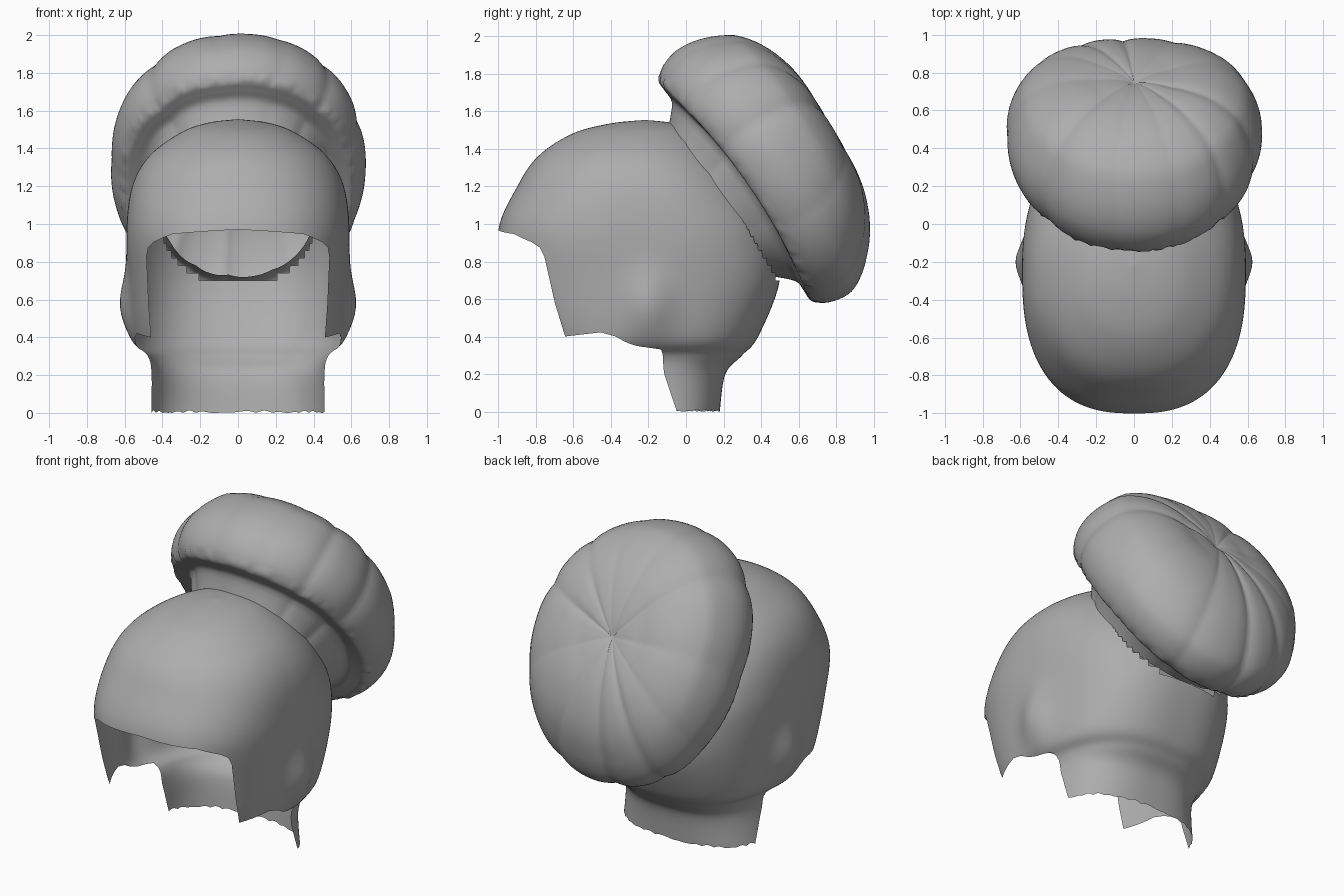
import bpy, bmesh, math, random
from mathutils import Vector

if "Cube" in bpy.data.objects:
    bpy.data.objects.remove(bpy.data.objects["Cube"])

random.seed(4)
hair = bpy.data.materials.new("hair_grey")
hair.diffuse_color = (0.42, 0.42, 0.42, 1)
hair.use_nodes = True
hair.node_tree.nodes["Principled BSDF"].inputs["Base Color"].default_value = hair.diffuse_color


def spow(v, p):
    return math.copysign(abs(v) ** p, v)


def clamp(v):
    return max(0, min(1, v))


def catmull(keys, s):
    """Smooth interpolation through key tuples; s is a fractional index."""
    i = min(int(s), len(keys) - 2)
    t = s - i
    a, b, c, d = (keys[max(0, min(len(keys) - 1, i + k))] for k in (-1, 0, 1, 2))
    return [0.5 * (2 * q + (r - p) * t + (2 * p - 5 * q + 4 * r - w) * t * t
                   + (3 * q - p - 3 * r + w) * t ** 3) for p, q, r, w in zip(a, b, c, d)]


def linear(points, x):
    for (x0, y0), (x1, y1) in zip(points, points[1:]):
        if x <= x1:
            return y0 + (y1 - y0) * (x - x0) / (x1 - x0)
    return points[-1][1]


def grid_object(name, columns, reject=None):
    """Skin a closed ring of point columns into a smooth open shell."""
    bm = bmesh.new()
    cols = [[bm.verts.new(p) for p in col] for col in columns]
    for i, a in enumerate(cols):
        b = cols[(i + 1) % len(cols)]
        for j in range(len(a) - 1):
            bm.faces.new((a[j], b[j], b[j + 1], a[j + 1]))
    bmesh.ops.remove_doubles(bm, verts=bm.verts, dist=0.0003)
    if reject:
        gone = [f for f in bm.faces if reject(f.calc_center_median())]
        bmesh.ops.delete(bm, geom=gone, context='FACES')
    bmesh.ops.recalc_face_normals(bm, faces=bm.faces)
    me = bpy.data.meshes.new(name)
    bm.to_mesh(me)
    bm.free()
    me.materials.append(hair)
    for p in me.polygons:
        p.use_smooth = True
    ob = bpy.data.objects.new(name, me)
    bpy.context.collection.objects.link(ob)
    return ob


# Hair cap: horizontal sections (z, front y, back y, half width)
sections = [(0.0, -.55, .18, .475), (.2, -.70, .21, .465), (.3, -.78, .30, .475),
            (.4, -.86, .385, .545), (.7, -.97, .50, .575), (.97, -1.0, .47, .59),
            (1.2, -.90, .34, .56), (1.36, -.79, .21, .47), (1.48, -.61, .08, .31),
            (1.535, -.41, -.05, .165), (1.555, -.22, -.22, 0)]
TOP = len(sections) - 1
level = [(k[0], i) for i, k in enumerate(sections)]
# Lower hairline: angle from the front -> height
hairline = [(0, .97), (31, .945), (45, .90), (50, .87), (52, .82), (53, .58), (54, .40),
            (75, .43), (90, .36), (97, .34), (102, .2), (107, .01), (180, .01)]


def cap_point(angle, s):
    z, front, back, w = catmull(sections, s)
    mid, half = (front + back) / 2, (back - front) / 2
    p = .8 + .15 * clamp((z - .95) / .5)
    x = w * spow(math.sin(angle), p)
    y = mid - half * spow(math.cos(angle), p)
    # bulge over the ears
    bump = .06 * math.exp(-((y + .2) / .13) ** 2 - ((z - .56) / .18) ** 2)
    return Vector((x + math.copysign(bump, x) * (abs(x) > .3), y, max(z, 0)))


columns = []
N, ROWS = 360, 70
for i in range(N):
    a = 2 * math.pi * i / N
    deg = math.degrees(a)
    z0 = linear(hairline, min(deg, 360 - deg))
    if z0 < .02:
        z0 = .02 * abs(math.sin(i * .31)) * abs(math.sin(i * .083))   # ragged nape
    s0 = linear(level, z0)
    columns.append([cap_point(a, max(s0, TOP * j / ROWS)) for j in range(ROWS + 1)])

# the cap is open where the bun sits
grid_object("hair_cap", columns,
            lambda c: .82 * c.y + .57 * c.z > .80 + .06 * (c.z - .67) / .8)

# Bun: tilted lobed cushion, profile of (radius fraction, height along its axis)
profile = [(0, .375), (.12, .40), (.3, .405), (.5, .38), (.7, .315), (.86, .215), (.965, .085),
           (1.0, -.03), (.97, -.14), (.90, -.21), (.82, -.215), (.73, -.22), (.62, -.30)]
centre = Vector((0, .437, 1.295))
across, axis = Vector((0, .57, -.82)), Vector((0, .82, .57))
LOBES, M, STEPS = 11, 176, 48
columns = []
for i in range(M):
    a = 2 * math.pi * i / M
    swing = a + .15 * math.sin(2 * a + 1)
    groove = (1 - abs(math.sin(swing * LOBES / 2))) ** 1.6
    groove *= .6 + .4 * math.cos(a * 3 + .5)
    ragged = random.uniform(-.012, .012)
    col = []
    for j in range(STEPS + 1):
        s = (len(profile) - 1) * j / STEPS
        r, h = catmull(profile, s)
        r = max(r, 0)
        fade = clamp(r * 2.2)
        h -= .025 * groove * fade * clamp(1 - s / 7)
        h -= .055 * r * math.cos(a) * clamp((7 - s) / 2)          # top lobe is thicker
        h += .08 * math.sin(a) ** 2 * clamp((s - 2) / 3) * clamp(12 - s)   # raised sides
        rr = r * (1.01 - .03 * groove * fade) + (ragged if 8.7 < s < 9.3 else 0)
        x = .67 * rr * spow(math.sin(a), .94)
        u = .79 * rr * spow(math.cos(a), .94)
        col.append(centre + Vector((x, 0, 0)) + across * u + axis * h)
    columns.append(col)
grid_object("hair_bun", columns)
